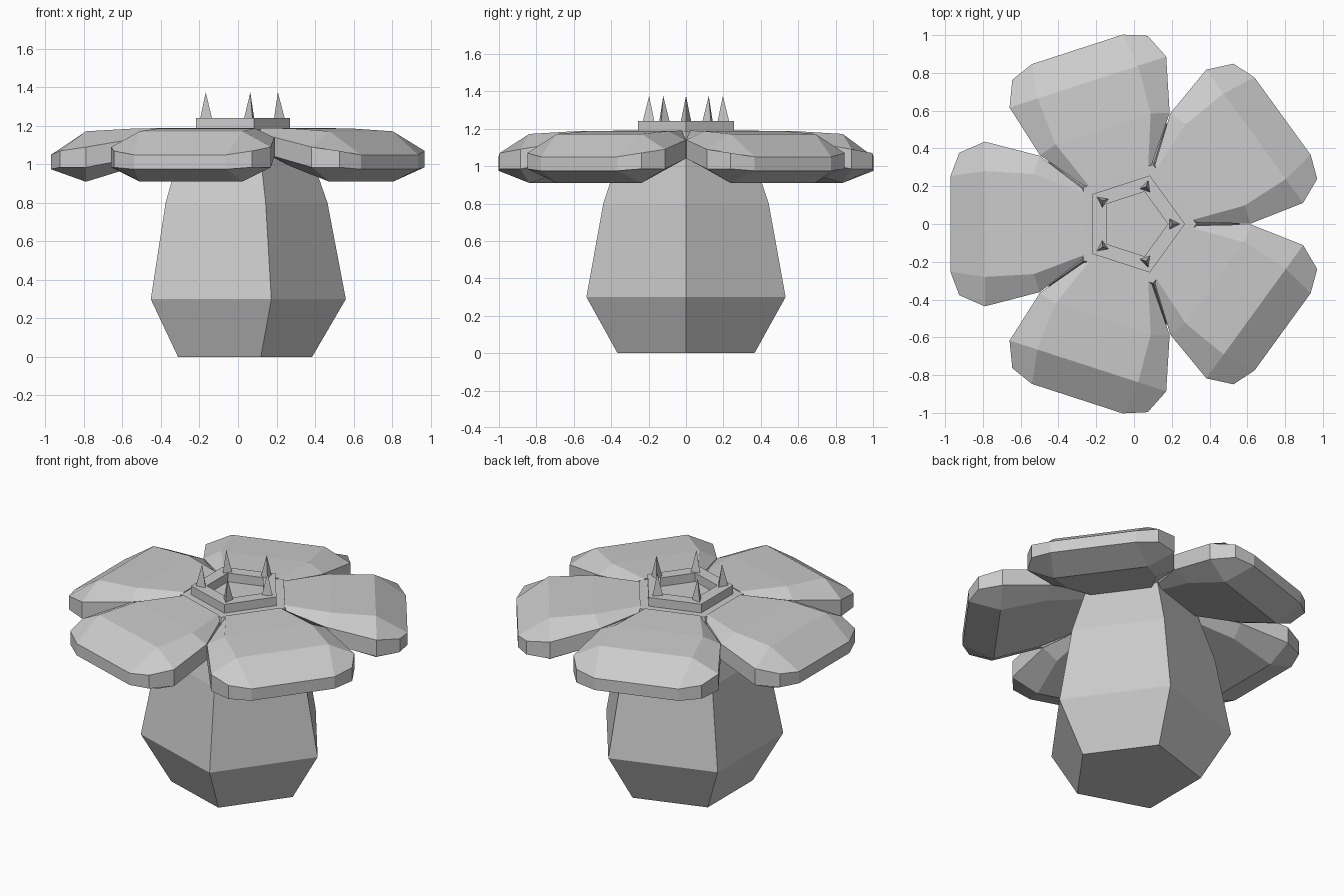
import bpy, bmesh, math
from mathutils import Matrix

if "Cube" in bpy.data.objects:
    bpy.data.objects.remove(bpy.data.objects["Cube"])

grey = bpy.data.materials.new("plain grey")
grey.diffuse_color = (0.6, 0.6, 0.6, 1)
grey.use_nodes = True
grey.node_tree.nodes["Principled BSDF"].inputs["Base Color"].default_value = grey.diffuse_color
STEP = math.tau / 5


def finish(name, bm):
    bmesh.ops.recalc_face_normals(bm, faces=bm.faces)
    mesh = bpy.data.meshes.new(name)
    bm.to_mesh(mesh)
    bm.free()
    mesh.materials.append(grey)
    obj = bpy.data.objects.new(name, mesh)
    bpy.context.collection.objects.link(obj)
    return obj


def pentagon(bm, radius, z):
    return [bm.verts.new((radius * math.cos(i * STEP), radius * math.sin(i * STEP), z))
            for i in range(5)]


def bridge(bm, a, b):
    n = len(a)
    for i in range(n):
        j = (i + 1) % n
        bm.faces.new((a[i], a[j], b[j], b[i]))


# Five-sided trunk
bm = bmesh.new()
rings = [pentagon(bm, r, z) for r, z in
         ((0.385, 0), (0.56, 0.3), (0.465, 0.8), (0.33, 1.185))]
for a, b in zip(rings, rings[1:]):
    bridge(bm, a, b)
bm.faces.new(rings[0])
bm.faces.new(rings[-1])
finish("trunk", bm)

# Raised rim around the mouth
bm = bmesh.new()
rings = [pentagon(bm, r, z) for r, z in
         ((0.27, 1.18), (0.27, 1.24), (0.18, 1.24), (0.18, 1.18))]
for i in range(4):
    bridge(bm, rings[i], rings[(i + 1) % 4])
finish("mouth_rim", bm)

# Petal sections: (r, half width) of the flat part, (r, half width) of the side,
# then heights of top, upper side, lower side and underside
SECTIONS = (
    (0.265, 0.165, 0.265, 0.182, 1.19, 1.16, 1.10, 1.07),
    (0.53, 0.265, 0.50, 0.361, 1.187, 1.14, 1.04, 0.99),
    (0.79, 0.28, 0.79, 0.436, 1.172, 1.09, 0.985, 0.91),
    (0.972, 0.253, 0.925, 0.377, 1.05, 1.07, 0.985, 0.975),
)


def petal(angle):
    bm = bmesh.new()
    loops = []
    for rf, wf, rs, ws, top, up, low, bot in SECTIONS:
        half = [(rf, wf, top), (rs, ws, up), (rs, ws, low), (rf, wf, bot)]
        other = [(x, -y, z) for x, y, z in reversed(half)]
        loops.append([bm.verts.new(p) for p in half + other])
    for a, b in zip(loops, loops[1:]):
        bridge(bm, a, b)
    # Three facets close each end
    for v in (loops[0], loops[-1]):
        for k in ((0, 1, 2, 3), (0, 3, 4, 7), (4, 5, 6, 7)):
            bm.faces.new([v[i] for i in k])
    bm.transform(Matrix.Rotation(angle, 4, 'Z'))
    return bm


# Three-sided spike on each corner of the rim
def spike(angle):
    bm = bmesh.new()
    base = [bm.verts.new(p) for p in
            ((0.243, 0, 1.238), (0.187, 0.028, 1.238), (0.187, -0.028, 1.238))]
    tip = bm.verts.new((0.207, 0, 1.375))
    bm.faces.new(base)
    for i in range(3):
        bm.faces.new((base[i], base[(i + 1) % 3], tip))
    bm.transform(Matrix.Rotation(angle, 4, 'Z'))
    return bm


for i in range(5):
    finish(f"petal_{i + 1}", petal((i + 0.5) * STEP))
    finish(f"spike_{i + 1}", spike(i * STEP))
